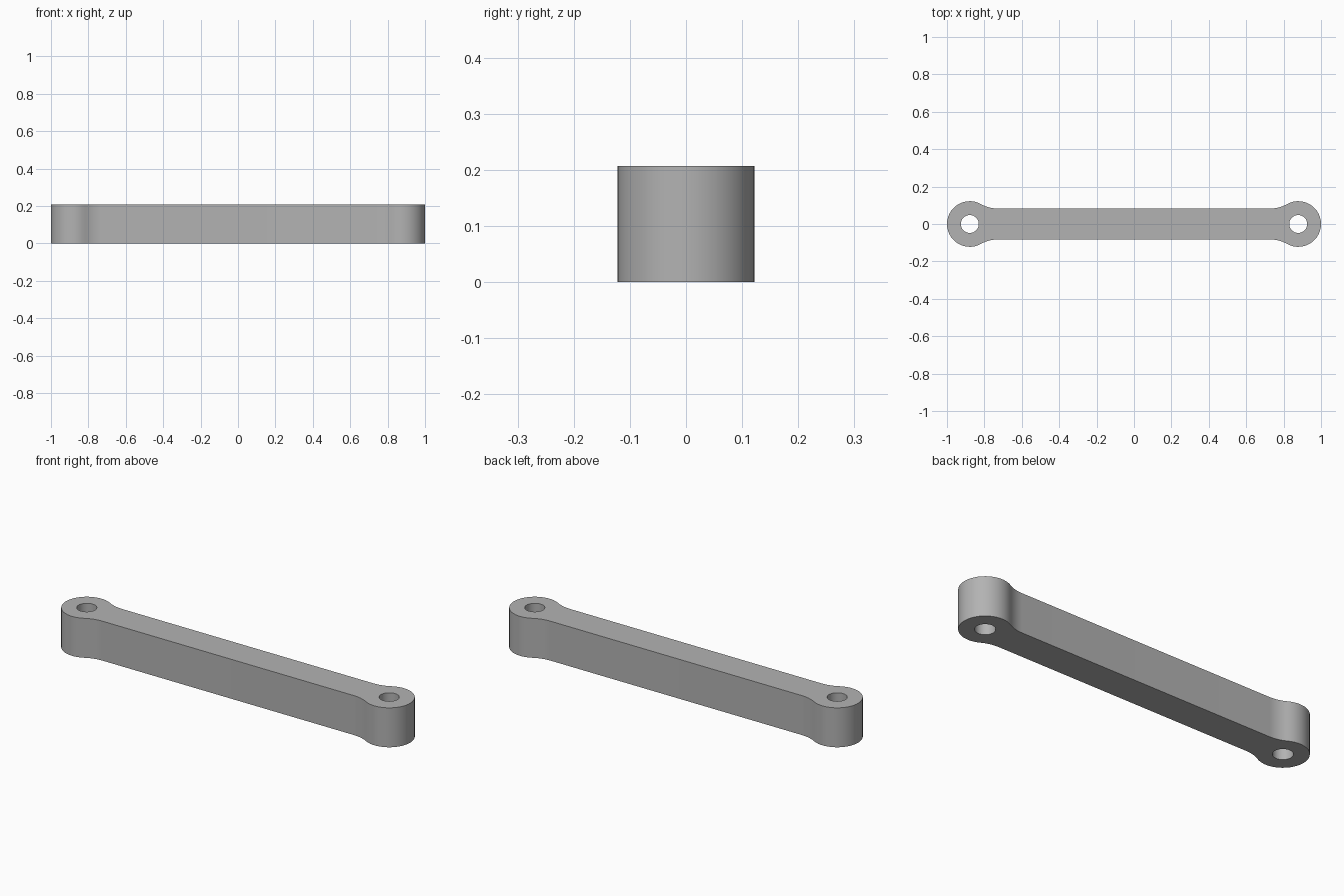
import bpy
import bmesh
from math import acos, atan2, cos, sin, pi, sqrt
from mathutils import Vector

cube = bpy.data.objects.get("Cube")
if cube:
    bpy.data.objects.remove(cube, do_unlink=True)

EYE_X, EYE_R, HOLE_R = 0.878, 0.122, 0.048
BAR_HALF, HEIGHT, FILLET_R = 0.083, 0.207, 0.178


def arc(cx, cy, r, start, end, steps):
    """Points along an arc, both ends included."""
    angles = [start + (end - start) * i / steps for i in range(steps + 1)]
    return [Vector((cx + r * cos(a), cy + r * sin(a), 0)) for a in angles]


# Fillet tangent to both the round eye and the straight bar
fillet_y = BAR_HALF + FILLET_R
fillet_dx = sqrt((EYE_R + FILLET_R) ** 2 - fillet_y ** 2)
tangent = atan2(fillet_y, fillet_dx)

# Right half of the outline, lower bar edge round to the upper bar edge
cx = EYE_X - fillet_dx
upper = arc(cx, fillet_y, FILLET_R, tangent - pi / 2 + (pi / 2 - pi + pi / 2), -pi / 2, 8)
upper = arc(cx, fillet_y, FILLET_R, atan2(-fillet_y, fillet_dx), -pi / 2, 8)
lower = [Vector((p.x, -p.y, 0)) for p in reversed(upper)]
eye = arc(EYE_X, 0, EYE_R, tangent - pi, pi - tangent, 28)
eye = arc(EYE_X, 0, EYE_R, -(pi - tangent), pi - tangent, 28)
half = lower + eye[1:-1] + upper
outline = half + [Vector((-p.x, -p.y, 0)) for p in half]

# Filled profile with a hole in each eye, extruded upward
bm = bmesh.new()
holes = [arc(s * EYE_X, 0, HOLE_R, 0, 2 * pi, 32)[:-1] for s in (-1, 1)]
for loop in [outline] + holes:
    verts = [bm.verts.new(p) for p in loop]
    for a, b in zip(verts, verts[1:] + verts[:1]):
        bm.edges.new((a, b))
bmesh.ops.triangle_fill(bm, edges=bm.edges[:], use_beauty=True)
extruded = bmesh.ops.extrude_face_region(bm, geom=bm.faces[:], use_keep_orig=True)
top = [g for g in extruded["geom"] if isinstance(g, bmesh.types.BMVert)]
bmesh.ops.translate(bm, verts=top, vec=(0, 0, HEIGHT))
bmesh.ops.recalc_face_normals(bm, faces=bm.faces[:])

mesh = bpy.data.meshes.new("link_arm")
bm.to_mesh(mesh)
bm.free()
link = bpy.data.objects.new("link_arm", mesh)
bpy.context.collection.objects.link(link)

# Plain grey metal
grey = bpy.data.materials.new("grey_metal")
grey.use_nodes = True
colour = (0.45, 0.45, 0.45, 1)
grey.diffuse_color = colour
grey.node_tree.nodes["Principled BSDF"].inputs["Base Color"].default_value = colour
mesh.materials.append(grey)

# Smooth curved walls, crisp rims
bpy.ops.object.select_all(action="DESELECT")
link.select_set(True)
bpy.context.view_layer.objects.active = link
bpy.ops.object.shade_smooth_by_angle(angle=pi / 6)
